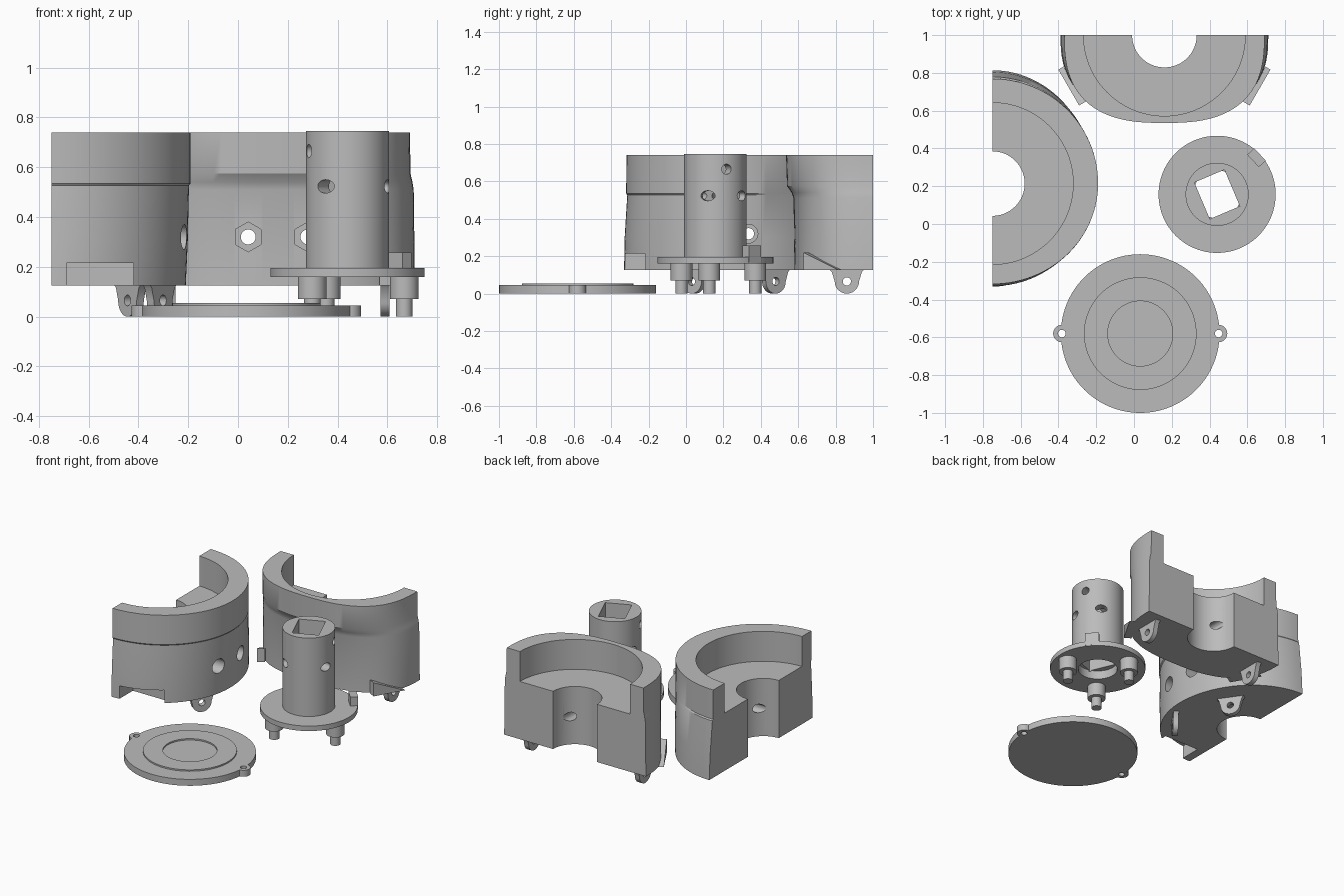
import bpy, bmesh
from math import sin, cos, pi, radians, atan2, hypot
from mathutils import Vector, Matrix

if "Cube" in bpy.data.objects:
    bpy.data.objects.remove(bpy.data.objects["Cube"])

grey = bpy.data.materials.new("plain grey")
grey.use_nodes = True
grey.diffuse_color = (0.5, 0.5, 0.5, 1)
grey.node_tree.nodes["Principled BSDF"].inputs["Base Color"].default_value = (0.5, 0.5, 0.5, 1)


def add(name, bm):
    bm.normal_update()
    bmesh.ops.recalc_face_normals(bm, faces=bm.faces)
    if bm.calc_volume(signed=True) < 0:
        bmesh.ops.reverse_faces(bm, faces=bm.faces)
    me = bpy.data.meshes.new(name)
    bm.to_mesh(me)
    bm.free()
    ob = bpy.data.objects.new(name, me)
    bpy.context.collection.objects.link(ob)
    me.materials.append(grey)
    return ob


def rod(name, r, length, centre, axis=(0, 0, 1), segs=64, widen=1):
    """Cylinder about a centre along any axis; widen stretches it sideways."""
    bm = bmesh.new()
    bmesh.ops.create_cone(bm, cap_ends=True, segments=segs, radius1=r, radius2=r, depth=length)
    turn = Vector(axis).to_track_quat('Z', 'Y').to_matrix().to_4x4()
    bm.transform(Matrix.Translation(centre) @ turn @ Matrix.Diagonal((widen, 1, 1, 1)))
    return add(name, bm)


def upright(name, r, z0, z1, x, y, segs=64):
    return rod(name, r, z1 - z0, (x, y, (z0 + z1) / 2), segs=segs)


def box(name, size, centre, angle=0):
    bm = bmesh.new()
    bmesh.ops.create_cube(bm, size=1)
    bm.transform(Matrix.Translation(centre) @ Matrix.Rotation(radians(angle), 4, 'Z')
                 @ Matrix.Diagonal((*size, 1)))
    return add(name, bm)


def plate(name, outline, x, y, angle, depth):
    """Upright plate: outline is (sideways, height), its face turned to the given angle."""
    bm = bmesh.new()
    face = bm.faces.new([bm.verts.new((-depth / 2, u, v)) for u, v in outline])
    new = bmesh.ops.extrude_face_region(bm, geom=[face])["geom"]
    bmesh.ops.translate(bm, vec=(depth, 0, 0), verts=[v for v in new if isinstance(v, bmesh.types.BMVert)])
    bm.transform(Matrix.Translation((x, y, 0)) @ Matrix.Rotation(angle, 4, 'Z'))
    return add(name, bm)


def combine(target, others, operation):
    for other in others:
        mod = target.modifiers.new(operation, 'BOOLEAN')
        mod.operation, mod.solver, mod.object = operation, 'EXACT', other
        bpy.context.view_layer.update()
        ev = target.evaluated_get(bpy.context.evaluated_depsgraph_get())
        me = bpy.data.meshes.new_from_object(ev)
        target.modifiers.clear()
        target.data = me
        bpy.data.objects.remove(other)


def half_shell(name, levels, power, steps=56):
    """Loft half outlines (z, reach, right half, left half) with the cut on local x = 0."""
    bm = bmesh.new()
    rings = []
    for z, reach, plus, minus in levels:
        ring = []
        for i in range(steps + 1):
            a = -pi / 2 + pi * i / steps
            c, s = max(cos(a), 0) ** (2 / power), abs(sin(a)) ** (2 / power)
            ring.append(bm.verts.new((reach * c, plus * s if a > 0 else -minus * s, z)))
        rings.append(ring)
    for low, high in zip(rings, rings[1:]):
        for i in range(steps + 1):
            j = (i + 1) % (steps + 1)
            bm.faces.new((low[i], low[j], high[j], high[i]))
    bm.faces.new(rings[0])
    bm.faces.new(rings[-1])
    return add(name, bm)


def lug(name, x, y, angle):
    """Rounded eyelet hanging under a shell, facing the given direction."""
    arc = [(0.065 * cos(a), 0.065 + 0.065 * sin(a)) for a in [pi + pi * i / 16 for i in range(17)]]
    outline = [(-0.1, 0.135), (-0.08, 0.115)] + arc + [(0.08, 0.115), (0.1, 0.135)]
    turn = radians(angle)
    ob = plate(name, outline, x, y, turn, 0.035)
    eye = rod("eye", 0.022, 0.2, (x, y, 0.065), (cos(turn), sin(turn), 0), 24)
    combine(ob, [eye], 'DIFFERENCE')


def hollow(shell, x, y):
    """Stepped bore shared by both shells."""
    combine(shell, [upright("pocket", 0.428, 0.53, 0.9, x, y, 96),
                    upright("bore", 0.171, 0, 0.9, x, y, 96)], 'DIFFERENCE')


# Flat lid with raised ring and two ears
LX, LY = 0.033, -0.58
lid = upright("lid", 0.42, 0, 0.045, LX, LY, 96)
ears = [(LX + s * 0.415, LY) for s in (-1, 1)]
combine(lid, [upright("ring", 0.298, 0.02, 0.055, LX, LY, 96)]
        + [upright("ear", 0.046, 0, 0.045, x, y, 32) for x, y in ears], 'UNION')
combine(lid, [upright("recess", 0.172, 0.045, 0.1, LX, LY)]
        + [upright("ear_hole", 0.02, -0.1, 0.1, x, y, 24) for x, y in ears], 'DIFFERENCE')

# Flanged post with rectangular socket, cross holes and pegs
PX, PY = 0.44, 0.157
post = upright("post", 0.167, 0.17, 0.745, PX, PY, 96)
flange = upright("flange", 0.31, 0.16, 0.195, PX, PY, 96)
key_turn = radians(43)
key = box("key", (0.05, 0.09, 0.09), (PX + 0.285 * cos(key_turn), PY + 0.285 * sin(key_turn), 0.212), 43)
pegs = []
for turn in (-8, 112, 232):
    x, y = PX + 0.23 * cos(radians(turn)), PY + 0.23 * sin(radians(turn))
    pegs += [upright("boss", 0.058, 0.07, 0.17, x, y, 32), upright("pin", 0.033, 0, 0.1, x, y, 32)]
combine(post, [flange, key] + pegs, 'UNION')
cuts = [box("socket", (0.173, 0.21, 1), (PX, PY, 0.71), 23),
        upright("lower_opening", 0.127, 0.1, 0.22, PX, PY)]
for turn, z, wide in ((-14, 0.523, 1.45), (58, 0.523, 1.45), (21, 0.665, 1)):
    way = (cos(radians(turn)), sin(radians(turn)), 0)
    cuts.append(rod("cross_hole", 0.027, 0.6, (PX, PY, z), way, 32, wide))
combine(post, cuts, 'DIFFERENCE')

# Side half shell: cut plane faces -x
AX, AY = -0.75, 0.214
side_shell = half_shell("side_half_shell", [(0.125, 0.54, 0.6, 0.545), (0.3, 0.548, 0.59, 0.542),
                                            (0.527, 0.553, 0.565, 0.528), (0.535, 0.56, 0.557, 0.534),
                                            (0.74, 0.56, 0.555, 0.532)], 2)
side_shell.data.transform(Matrix.Translation((AX, AY, 0)))
hollow(side_shell, AX, AY)
cuts = [box("foot_notch", (0.27, 0.3, 0.2), (-0.555, -0.33, 0.115))]
for s in (-1, 1):
    cuts.append(rod("bolt_hole", 0.03, 0.7, (AX + 0.35, AY + s * 0.12, 0.32), (1, 0, 0), 32))
    cuts.append(rod("bolt_head", 0.05, 0.4, (AX + 0.6, AY + s * 0.12, 0.32), (1, 0, 0), 32))
combine(side_shell, cuts, 'DIFFERENCE')
lug("side_lug_back", -0.43, 0.47, 35)
lug("side_lug_front", -0.315, 0.04, -35)

# Back half shell: cut plane faces +y, with an overhanging upper band
BX, BY = 0.161, 1.0
back_shell = half_shell("back_half_shell", [(0.125, 0.42, 0.55, 0.55), (0.51, 0.425, 0.545, 0.545),
                                            (0.54, 0.435, 0.54, 0.54), (0.575, 0.46, 0.532, 0.532),
                                            (0.74, 0.465, 0.53, 0.53)], 2.65)
back_shell.data.transform(Matrix.Translation((BX, BY, 0)) @ Matrix.Rotation(-pi / 2, 4, 'Z'))
hollow(back_shell, BX, BY)
cuts = []
for s in (-1, 1):
    cuts.append(rod("bolt_hole", 0.03, 0.7, (BX + s * 0.12, BY - 0.35, 0.32), (0, 1, 0), 32))
    cuts.append(rod("nut_pocket", 0.06, 0.25, (BX + s * 0.12, BY - 0.46, 0.32), (0, 1, 0), 6))
combine(back_shell, cuts, 'DIFFERENCE')
lug("back_lug_left", BX + 0.43, 0.86, 0)
lug("back_lug_right", BX - 0.43, 0.86, 0)

# Small triangular fins low on the back shell
for label, s in (("left", 1), ("right", -1)):
    back, front = Vector((BX + s * 0.54, BY - 0.17)), Vector((BX + s * 0.43, BY - 0.36))
    run = front - back
    plate("fin_" + label, [(0, 0.125), (run.length, 0.125), (run.length, 0.22)],
          back.x, back.y, atan2(-run.x, run.y), 0.05)

# Smooth curved walls, keep edges crisp
for ob in bpy.context.scene.objects:
    if ob.type == 'MESH':
        bpy.ops.object.select_all(action='DESELECT')
        ob.select_set(True)
        bpy.context.view_layer.objects.active = ob
        bpy.ops.object.shade_smooth_by_angle(angle=radians(30))
